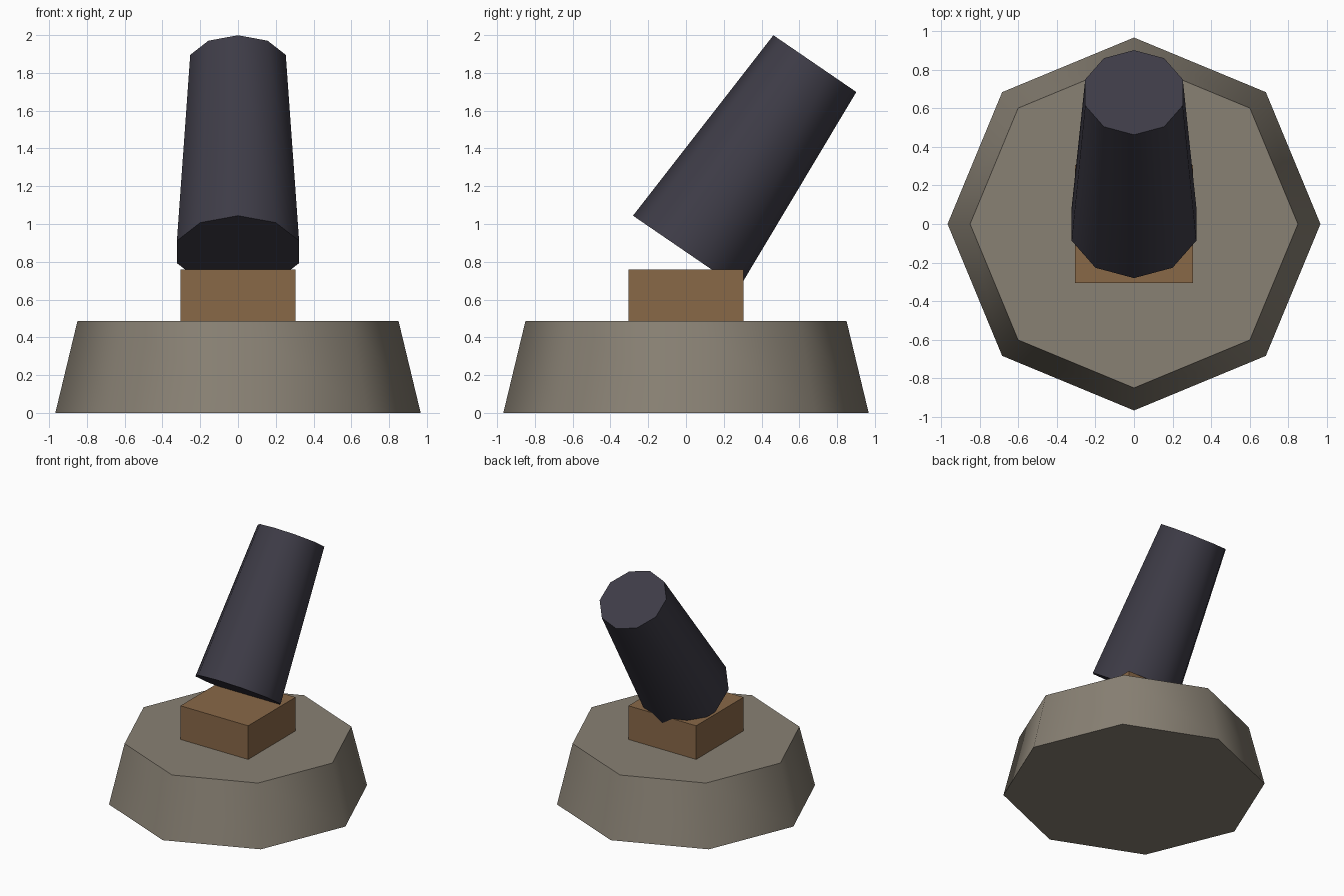
import bpy
import math
from mathutils import Vector, Matrix

cube = bpy.data.objects.get("Cube")
if cube:
    bpy.data.objects.remove(cube, do_unlink=True)


def material(name, rgb):
    mat = bpy.data.materials.new(name)
    mat.use_nodes = True
    color = (*rgb, 1.0)
    mat.diffuse_color = color
    mat.node_tree.nodes["Principled BSDF"].inputs["Base Color"].default_value = color
    return mat


def tapered(name, sides, r_bottom, r_top, length, mat):
    """Tapered prism standing on its origin, with a corner pointing along y."""
    bpy.ops.mesh.primitive_cone_add(vertices=sides, radius1=r_bottom,
                                    radius2=r_top, depth=length)
    obj = bpy.context.object
    obj.name = name
    obj.data.transform(Matrix.Translation((0, 0, length / 2)))
    obj.location = (0, 0, 0)
    obj.data.materials.append(mat)
    bpy.ops.object.shade_smooth_by_angle(angle=math.radians(50))
    return obj


stone = material("warm grey stone", (0.25, 0.22, 0.175))
wood = material("brown wood", (0.25, 0.138, 0.064))
iron = material("dark iron", (0.048, 0.045, 0.063))

base_height = 0.486
block_top = 0.76

# Octagonal stone base
tapered("stone_base", 8, 0.967, 0.85, base_height, stone)

# Wooden mounting block
bpy.ops.mesh.primitive_cube_add(size=1, location=(0, 0, (base_height + block_top) / 2))
block = bpy.context.object
block.name = "mounting_block"
block.data.transform(Matrix.Diagonal((0.61, 0.61, block_top - base_height, 1)))
block.data.materials.append(wood)

# Barrel leaning towards the back
barrel = tapered("barrel", 10, 0.34, 0.266, 1.208, iron)
barrel.location = Vector((0, 0, 0.852))
barrel.rotation_euler.x = -0.6
